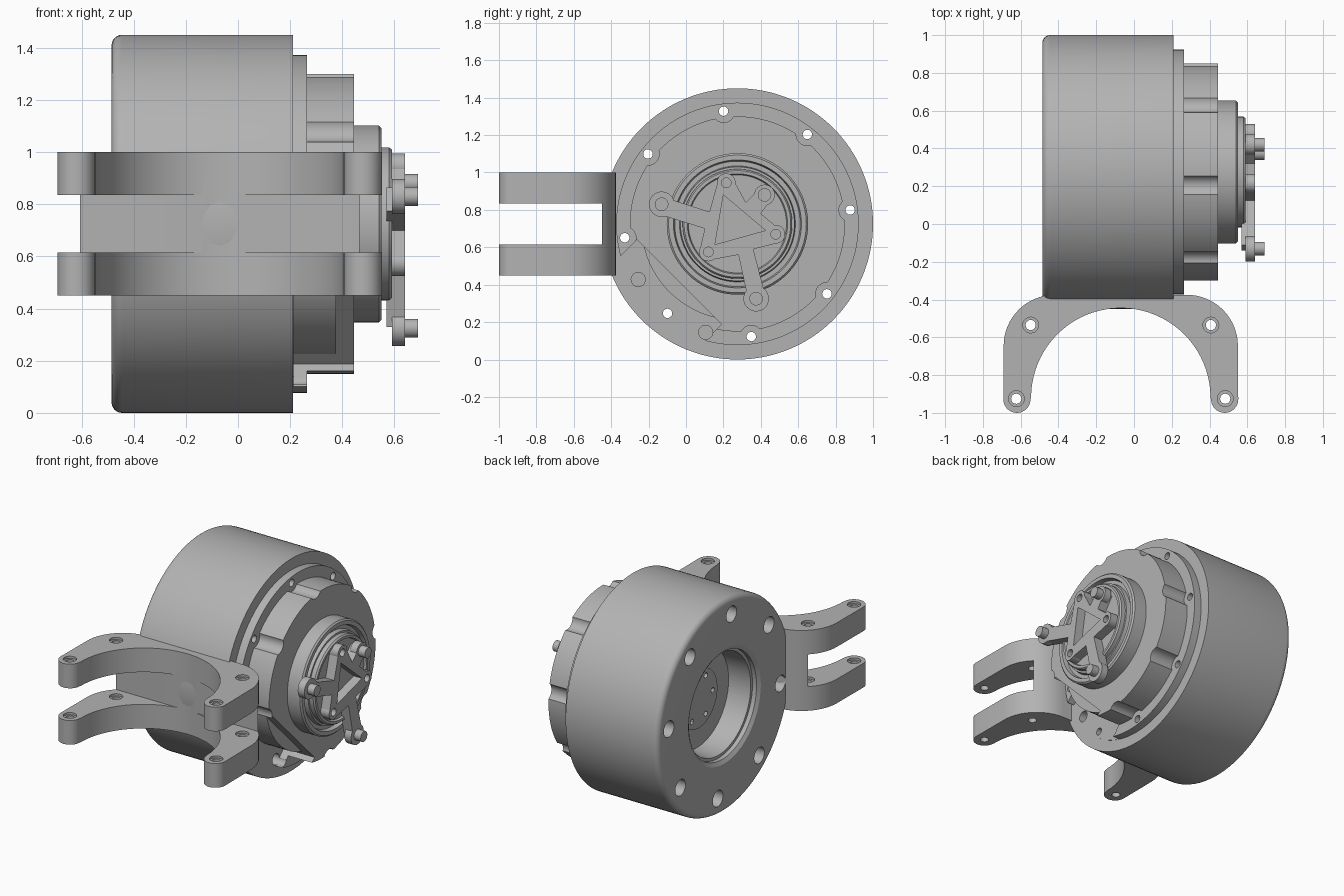
import bpy, bmesh
from math import sin, cos, pi, radians

if "Cube" in bpy.data.objects:
    bpy.data.objects.remove(bpy.data.objects["Cube"])

GREY = (0.45, 0.45, 0.45, 1)
metal = bpy.data.materials.new("grey metal")
metal.use_nodes = True
metal.diffuse_color = GREY
metal.node_tree.nodes["Principled BSDF"].inputs["Base Color"].default_value = GREY

CY, CZ = 0.275, 0.725          # motor axis, parallel to x


def finish(name, bm):
    bmesh.ops.remove_doubles(bm, verts=bm.verts, dist=1e-5)
    bmesh.ops.recalc_face_normals(bm, faces=bm.faces)
    mesh = bpy.data.meshes.new(name)
    bm.to_mesh(mesh)
    bm.free()
    mesh.materials.append(metal)
    ob = bpy.data.objects.new(name, mesh)
    bpy.context.collection.objects.link(ob)
    return ob


def arc(cx, cy, r, a0, a1, n=16):
    return [(cx + r * cos(radians(a0 + (a1 - a0) * i / n)),
             cy + r * sin(radians(a0 + (a1 - a0) * i / n))) for i in range(n + 1)]


def circle(cx, cy, r, n=32):
    return arc(cx, cy, r, 0, 360, n)[:-1]


def prism(name, pts, axis, lo, hi):
    """Extrude a flat outline: (y, z) along x, or (x, y) along z."""
    bm = bmesh.new()
    at = (lambda p, t: (t, p[0], p[1])) if axis == "x" else (lambda p, t: (p[0], p[1], t))
    face = bm.faces.new([bm.verts.new(at(p, lo)) for p in pts])
    ext = bmesh.ops.extrude_face_region(bm, geom=[face])
    for v in ext["geom"]:
        if isinstance(v, bmesh.types.BMVert):
            v.co["xyz".index(axis)] = hi
    return finish(name, bm)


def lathe(name, profile, n=128):
    """Turn an (x, radius) profile, closed on the motor axis."""
    bm = bmesh.new()
    vs = [bm.verts.new((x, CY, CZ + r)) for x, r in profile]
    es = [bm.edges.new(e) for e in zip(vs, vs[1:])]
    bmesh.ops.spin(bm, geom=vs + es, cent=(0, CY, CZ), axis=(1, 0, 0),
                   angle=2 * pi, steps=n, use_merge=True)
    return finish(name, bm)


def cut(ob, cutters):
    for c in cutters:
        c.hide_render = True
        mod = ob.modifiers.new("cut", "BOOLEAN")
        mod.object, mod.operation, mod.solver = c, "DIFFERENCE", "EXACT"
        bpy.context.view_layer.objects.active = ob
        bpy.ops.object.modifier_apply(modifier=mod.name)
        bpy.data.objects.remove(c)


def polar(r, deg):
    return CY + r * cos(radians(deg)), CZ + r * sin(radians(deg))


def diag(d, w):
    """Point at d towards the lower front of the motor, w across it."""
    k = 0.5 ** 0.5
    return CY - k * d + k * w, CZ - k * d - k * w


def connector_cutter():
    return prism("cutter", [diag(.44, -.32), diag(.8, -.32), diag(.8, .32), diag(.44, .32)],
                 "x", .212, .6)


bolts = [polar(.607, 7 + 45 * i) for i in range(8)]

# Drum housing with rounded rear edge, stepped rear bore and front flange
rim = [(-x, r) for x, r in arc(.445, .685, .04, 0, 90, 6)]
drum = lathe("drum_housing", [(-.29, 0), (-.29, .2), (-.28, .2), (-.28, .335), (-.44, .345),
                              (-.44, .365), (-.47, .365), (-.485, .39)] + rim +
             [(.21, .725), (.21, .648), (.265, .648), (.265, 0)])
cutters = [connector_cutter()]
for y, z in bolts:
    cutters.append(prism("cutter", circle(y, z, .055), "x", -.6, -.36))
    cutters.append(prism("cutter", circle(y, z, .025, 20), "x", -.6, .5))
for i in range(6):
    cutters.append(prism("cutter", circle(*polar(.15, 60 * i), .018, 12), "x", -.4, -.26))
cutters += [prism("cutter", circle(*p, .038, 20), "x", .15, .4)
            for p in (diag(.585, -.165), diag(.53, .29))]
cut(drum, cutters)

# Front cap, scalloped around the bolts and open at the connector
cap = lathe("front_cap", [(.255, 0), (.255, .575), (.445, .575), (.445, 0)])
cut(cap, [connector_cutter()] + [prism("cutter", circle(y, z, .06), "x", .2, .6) for y, z in bolts])

# Curved core seen inside the connector opening
core = prism("connector_core", [diag(.515 * cos(a), .515 * sin(a)) for a in
                                [radians(-33 + 66 * i / 16) for i in range(17)]], "x", .2, .375)

# Bearing hub with ring groove
hub = lathe("bearing_hub", [(.43, 0), (.43, .378), (.54, .378), (.55, .368), (.55, .342),
                            (.52, .335), (.52, .31), (.55, .305), (.55, .293), (.58, .293),
                            (.59, .285), (.59, .268), (.575, .262), (.575, 0)])

# Output spider: outline with triangular window, round pads and pins
outline = [(.17, .95), (.125, .79), (-.11, .865), (-.14, .775), (.1, .7), (.075, .59),
           (.12, .53), (.28, .56), (.33, .33), (.425, .34), (.36, .59), (.48, .62),
           (.52, .68), (.4, .78), (.465, .87), (.4, .92), (.32, .84), (.26, .95)]
spider = prism("output_spider", outline, "x", .57, .64)
small_pads = [(.215, .945), (.48, .67), (.12, .575)]
cut(spider, [prism("cutter", [(.2, .88), (.425, .69), (.155, .615)], "x", .577, .7)] +
    [prism("cutter", circle(y, z, .026, 20), "x", .577, .7) for y, z in small_pads])
parts = [drum, cap, core, hub, spider]
for i, (y, z) in enumerate(small_pads):
    pad = prism(f"spider_small_pad_{i + 1}", circle(y, z, .05), "x", .572, .64)
    cut(pad, [prism("cutter", circle(y, z, .026, 20), "x", .577, .7)])
    parts.append(pad)
for i, (y, z) in enumerate([(-.13, .83), (.42, .88), (.375, .325)]):
    parts.append(prism(f"spider_pad_{i + 1}", circle(y, z, .068 if i != 1 else .055), "x", .59, .64))
    parts.append(prism(f"spider_pin_{i + 1}", circle(y, z, .036), "x", .6, .69))

# Forked mounting bracket: arch outline, slotted into two plates joined by a web
MX = -.07
profile = (arc(MX, -.92, .475, 0, 180, 40) + arc(MX - .55, -.928, .072, 0, -180) +
           arc(MX - .35, -.645, .27, 180, 90) + arc(MX + .35, -.645, .27, 90, 0) +
           arc(MX + .55, -.928, .072, 0, -180))
bracket = prism("mounting_bracket", profile, "z", .45, 1)
slot = [(-1, -1.2), (1, -1.2), (1, -.45), (-1, -.45)]
cutters = [prism("cutter", slot, "z", .615, .835)]
for side in (-1, 1):
    for dx, y in ((.477, -.535), (.553, -.925)):
        x = MX + side * dx
        cutters.append(prism("cutter", circle(x, y, .027, 20), "z", .3, 1.2))
        cutters += [prism("cutter", circle(x, y, .042, 20), "z", t - .015, t + .05)
                    for t in (.615, 1)]
cut(bracket, cutters)
parts.append(bracket)

# Smooth round walls, keep edges crisp
bpy.ops.object.select_all(action="DESELECT")
for ob in parts:
    ob.select_set(True)
bpy.context.view_layer.objects.active = drum
bpy.ops.object.shade_smooth_by_angle(angle=radians(30))
